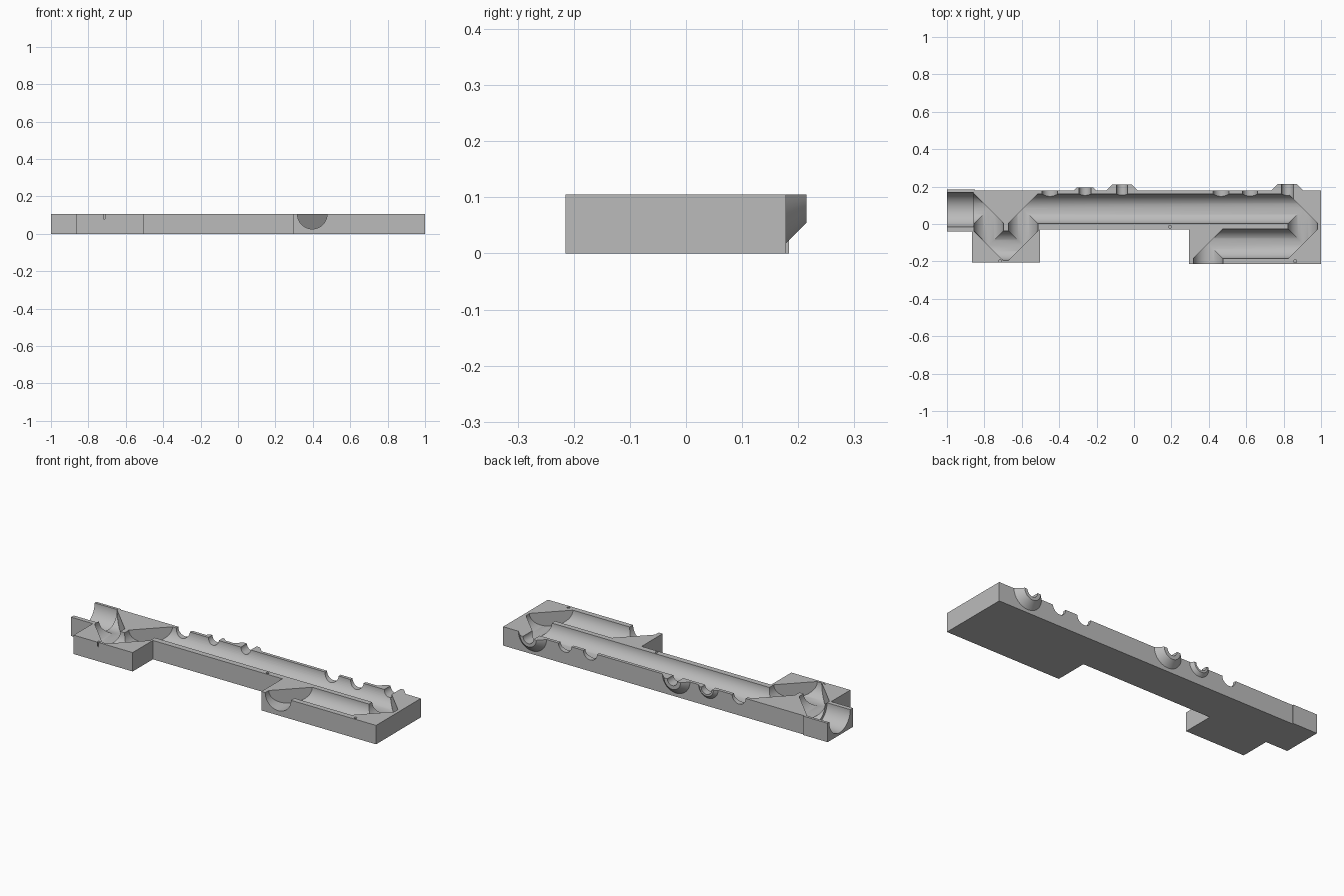
import bpy, bmesh, math
from mathutils import Vector

cube = bpy.data.objects.get("Cube")
if cube:
    bpy.data.objects.remove(cube, do_unlink=True)

TOP = 0.105      # height of the open face, where every bore has its axis
BACK = 0.178     # rear wall
SIDES = 64

grey = bpy.data.materials.new("light grey")
grey.use_nodes = True
COLOUR = (0.5, 0.5, 0.5, 1)
grey.diffuse_color = COLOUR
grey.node_tree.nodes["Principled BSDF"].inputs["Base Color"].default_value = COLOUR


def make_object(name, bm):
    bmesh.ops.recalc_face_normals(bm, faces=bm.faces)
    mesh = bpy.data.meshes.new(name)
    bm.to_mesh(mesh)
    bm.free()
    mesh.materials.append(grey)
    obj = bpy.data.objects.new(name, mesh)
    bpy.context.collection.objects.link(obj)
    return obj


def skin(name, rings):
    """Closed solid through a list of matching rings of points."""
    bm = bmesh.new()
    loops = [[bm.verts.new(p) for p in ring] for ring in rings]
    for a, b in zip(loops, loops[1:]):
        for i in range(len(a)):
            j = (i + 1) % len(a)
            bm.faces.new((a[i], a[j], b[j], b[i]))
    bm.faces.new(loops[0])
    bm.faces.new(loops[-1])
    return make_object(name, bm)


def combine(body, tool, operation):
    mod = body.modifiers.new("join", 'BOOLEAN')
    mod.operation = operation
    mod.solver = 'EXACT'
    mod.object = tool
    bpy.context.view_layer.objects.active = body
    bpy.ops.object.modifier_apply(modifier=mod.name)
    bpy.data.objects.remove(tool, do_unlink=True)


def tube(name, start, end, n_start, n_end, radius):
    """Round bar whose ends are cut by planes with the given normals."""
    d = (end - start).normalized()
    side = d.cross(Vector((0, 0, 1)))
    rings = []
    for point, n in ((start, n_start), (end, n_end)):
        ring = []
        for i in range(SIDES):
            a = math.tau * (i + 0.5) / SIDES
            off = (side * math.cos(a) + Vector((0, 0, math.sin(a)))) * radius
            ring.append(point + off - d * (off.dot(n) / d.dot(n)))
        rings.append(ring)
    return skin(name, rings)


def straight_tube(name, start, end, radius):
    a, b = Vector((*start, TOP)), Vector((*end, TOP))
    return tube(name, a, b, b - a, b - a, radius)


# Body slab
outline = [(-1, -.039), (-.866, -.039), (-.866, -.207), (-.503, -.207),
           (-.503, -.03), (.294, -.03), (.294, -.215), (1, -.215),
           (1, BACK), (-.85, BACK), (-.85, .184), (-1, .184)]
body = skin("instrument_body", [[(x, y, z) for x, y in outline] for z in (0, TOP)])

# Conical chimneys around three of the finger holes
for x, base, tip, y_tip in ((-.262, .06, .043, .195), (-.064, .085, .051, .212),
                            (.82, .087, .05, .215)):
    rings = []
    for y, r in ((.17, base), (BACK, base), (y_tip, tip)):
        rings.append([(x + r * math.cos(a), y, TOP + r * math.sin(a))
                      for a in (-math.pi * i / 32 for i in range(33))])
    combine(body, skin("chimney", rings), 'UNION')

# Folded main bore, with flat mitred outer corners
path = [Vector((x, y, TOP)) for x, y in (
    (-.93, .081), (-.777, .081), (-.777, -.115), (-.593, -.115), (-.593, .081),
    (.903, .081), (.903, -.106), (.397, -.106), (.397, -.3))]
dirs = [(b - a).normalized() for a, b in zip(path, path[1:])]
normals = [dirs[0]] + [a - b for a, b in zip(dirs, dirs[1:])] + [dirs[-1]]
for i, d in enumerate(dirs):
    start = path[i] - d * 0.001
    combine(body, tube("bore_cutter", start, path[i + 1], normals[i], normals[i + 1], .079),
            'DIFFERENCE')

# Wider socket at the end
combine(body, straight_tube("socket_cutter", (-1.1, .077), (-.857, .077), .092), 'DIFFERENCE')

# Finger holes through the rear wall
for x, r in ((-.45, .042), (-.262, .032), (-.064, .03), (.465, .042), (.62, .04), (.82, .032)):
    combine(body, straight_tube("hole_cutter", (x, .1), (x, .26), r), 'DIFFERENCE')

# Small alignment holes in the open face
for x, y in ((.193, -.015), (.862, -.199), (-.716, -.2)):
    rings = [[(x + .008 * math.cos(math.tau * i / 16), y + .008 * math.sin(math.tau * i / 16), z)
              for i in range(16)] for z in (.08, .12)]
    combine(body, skin("pin_cutter", rings), 'DIFFERENCE')

bpy.ops.object.select_all(action='DESELECT')
body.select_set(True)
bpy.context.view_layer.objects.active = body
bpy.ops.object.shade_smooth_by_angle(angle=math.radians(25))
